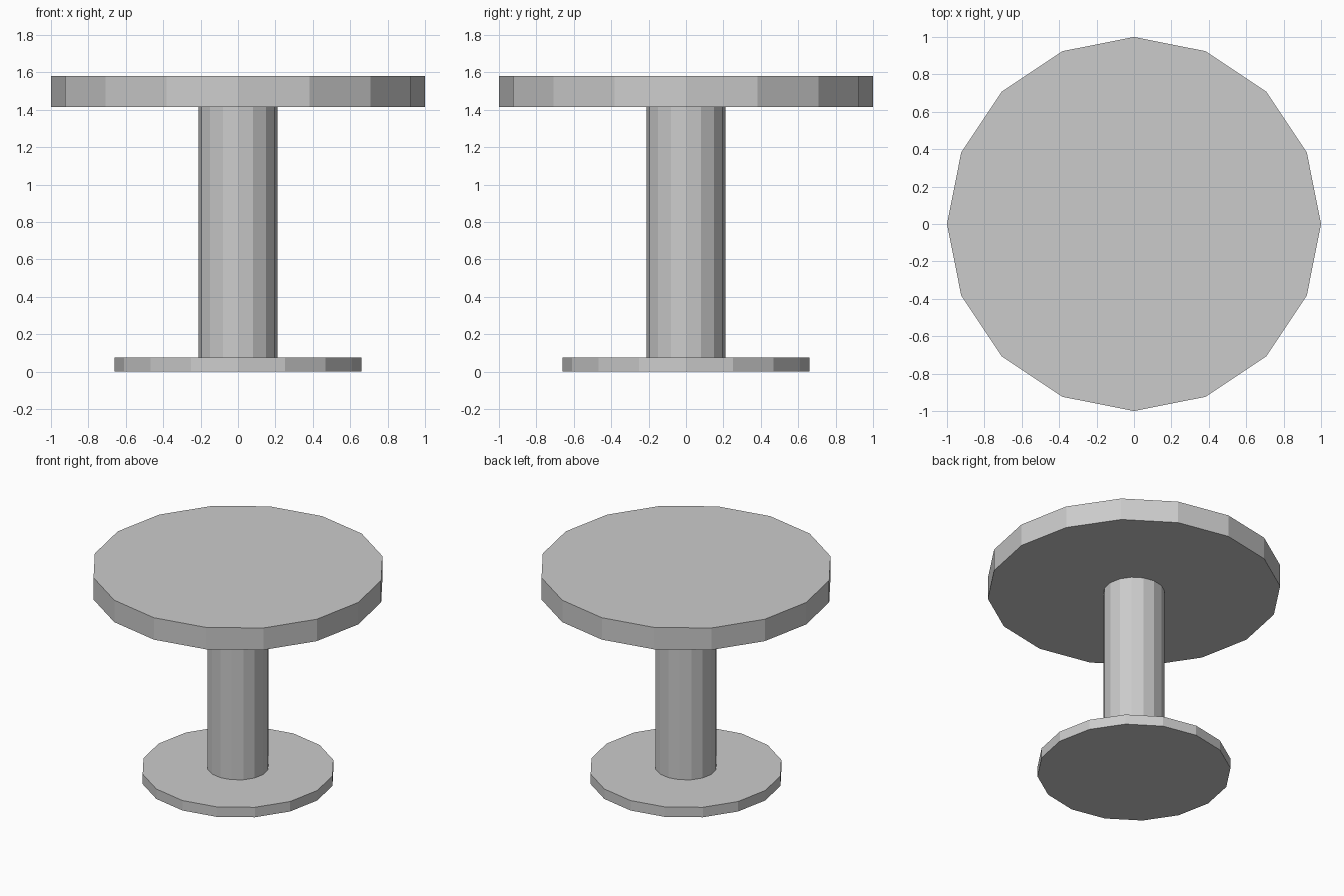
import bpy

cube = bpy.data.objects.get("Cube")
if cube:
    bpy.data.objects.remove(cube, do_unlink=True)

# Single grey finish
grey = bpy.data.materials.new("plain_grey")
grey.use_nodes = True
colour = (0.6, 0.6, 0.6, 1)
grey.diffuse_color = colour
grey.node_tree.nodes["Principled BSDF"].inputs["Base Color"].default_value = colour


def disc(name, radius, bottom, top):
    """Flat-shaded sixteen-sided cylinder between two heights."""
    bpy.ops.mesh.primitive_cylinder_add(
        vertices=16, radius=radius, depth=top - bottom,
        location=(0, 0, (bottom + top) / 2))
    part = bpy.context.object
    part.name = name
    part.data.materials.append(grey)
    return part


# Foot plate, column and table top
disc("foot_plate", 0.66, 0, 0.075)
disc("column", 0.21, 0.075, 1.415)
disc("table_top", 1, 1.415, 1.58)
